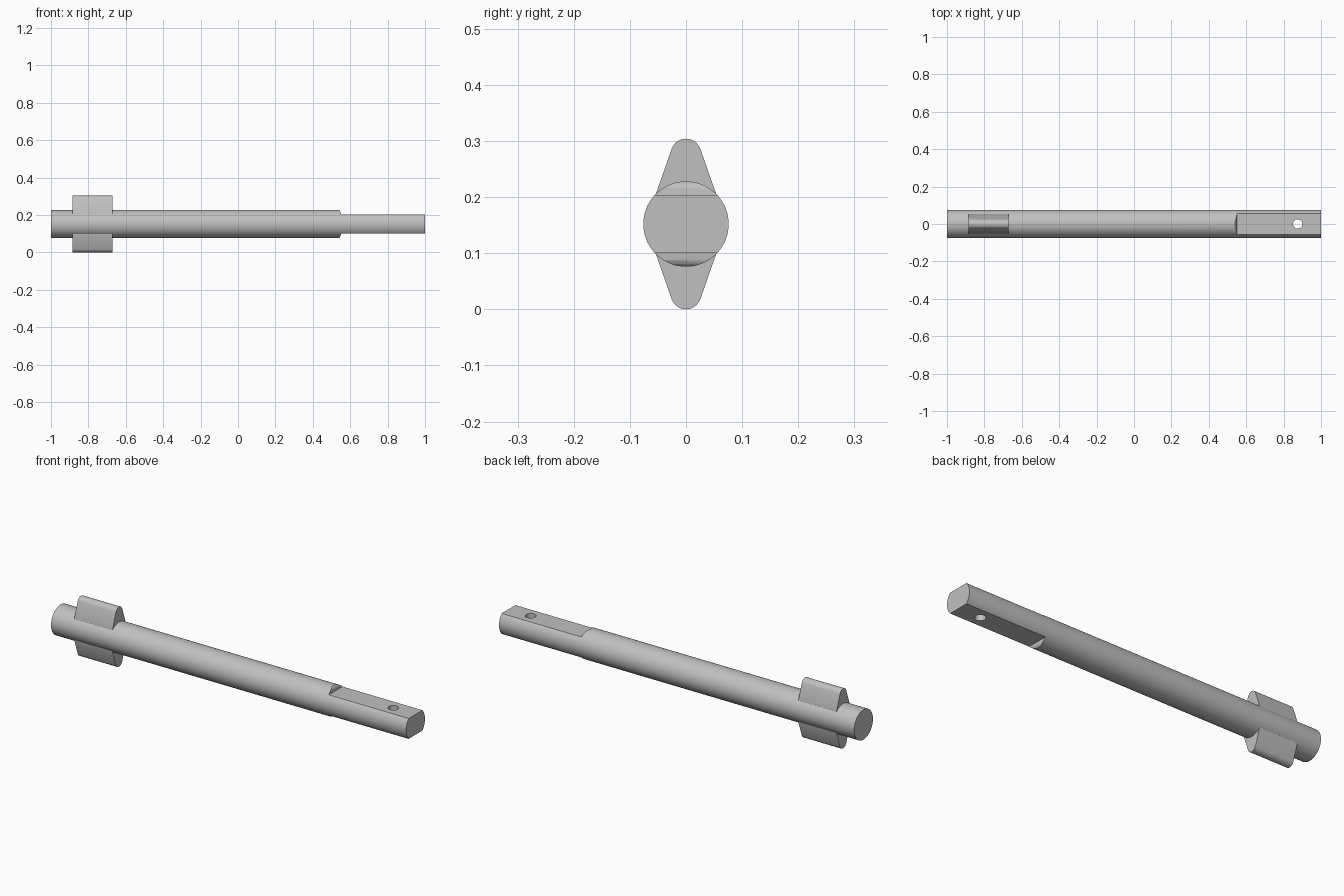
import bpy, bmesh, math
from mathutils import Matrix

if "Cube" in bpy.data.objects:
    bpy.data.objects.remove(bpy.data.objects["Cube"], do_unlink=True)

AXIS_Z = 0.152      # height of the shaft axis
RADIUS = 0.076
FLAT = 0.052        # distance of each flat from the axis
TIP_R = 0.027       # radius of a lobe tip

steel = bpy.data.materials.new("steel grey")
steel.use_nodes = True
colour = (0.53, 0.53, 0.53, 1)
steel.diffuse_color = colour
steel.node_tree.nodes["Principled BSDF"].inputs["Base Color"].default_value = colour


def finish(name, bm):
    bmesh.ops.recalc_face_normals(bm, faces=bm.faces)
    mesh = bpy.data.meshes.new(name)
    bm.to_mesh(mesh)
    bm.free()
    mesh.materials.append(steel)
    obj = bpy.data.objects.new(name, mesh)
    obj.location.z = AXIS_Z
    bpy.context.collection.objects.link(obj)
    return obj


def cylinder(name, radius, length, matrix, sides):
    bm = bmesh.new()
    bmesh.ops.create_cone(bm, cap_ends=True, segments=sides, radius1=radius,
                          radius2=radius, depth=length, matrix=matrix)
    return finish(name, bm)


def prism(name, points, direction):
    bm = bmesh.new()
    face = bm.faces.new([bm.verts.new(p) for p in points])
    result = bmesh.ops.extrude_face_region(bm, geom=[face])
    verts = [v for v in result["geom"] if isinstance(v, bmesh.types.BMVert)]
    bmesh.ops.translate(bm, verts=verts, vec=direction)
    return finish(name, bm)


def activate(obj):
    bpy.ops.object.select_all(action='DESELECT')
    obj.select_set(True)
    bpy.context.view_layer.objects.active = obj


def cut(obj, cutter):
    mod = obj.modifiers.new("cut", 'BOOLEAN')
    mod.operation = 'DIFFERENCE'
    mod.solver = 'EXACT'
    mod.object = cutter
    activate(obj)
    bpy.ops.object.modifier_apply(modifier=mod.name)
    bpy.data.objects.remove(cutter, do_unlink=True)


# Round shaft along x
shaft = cylinder("shaft", RADIUS, 2, Matrix.Rotation(math.pi / 2, 4, 'Y'), 96)

# Flats above and below the tang, with an eased shoulder
for side in (1, -1):
    outline = [(1.1, FLAT), (0.55, FLAT), (0.549, 0.064), (0.545, 0.071),
               (0.538, 0.077), (0.538, 0.1), (1.1, 0.1)]
    cut(shaft, prism("flat_cutter", [(x, -0.1, side * z) for x, z in outline],
                     (0, 0.2, 0)))

# Cross hole through the tang
cut(shaft, cylinder("hole_cutter", 0.025, 0.4,
                    Matrix.Translation((0.875, 0, 0)), 48))

# Two-lobed cam: rounded tips with straight flanks running into the shaft
start = math.radians(20)
arc = [start + (math.pi - 2 * start) * i / 16 for i in range(17)]
upper = [(0.054, 0.053)]
upper += [(TIP_R * math.cos(a), 0.152 - TIP_R + TIP_R * math.sin(a)) for a in arc]
upper += [(-0.054, 0.053)]
profile = upper + [(-y, -z) for y, z in upper]
cam = prism("cam_lobes", [(-0.885, y, z) for y, z in profile], (0.215, 0, 0))

for part in (shaft, cam):
    activate(part)
    bpy.ops.object.shade_smooth_by_angle(angle=math.radians(30))
